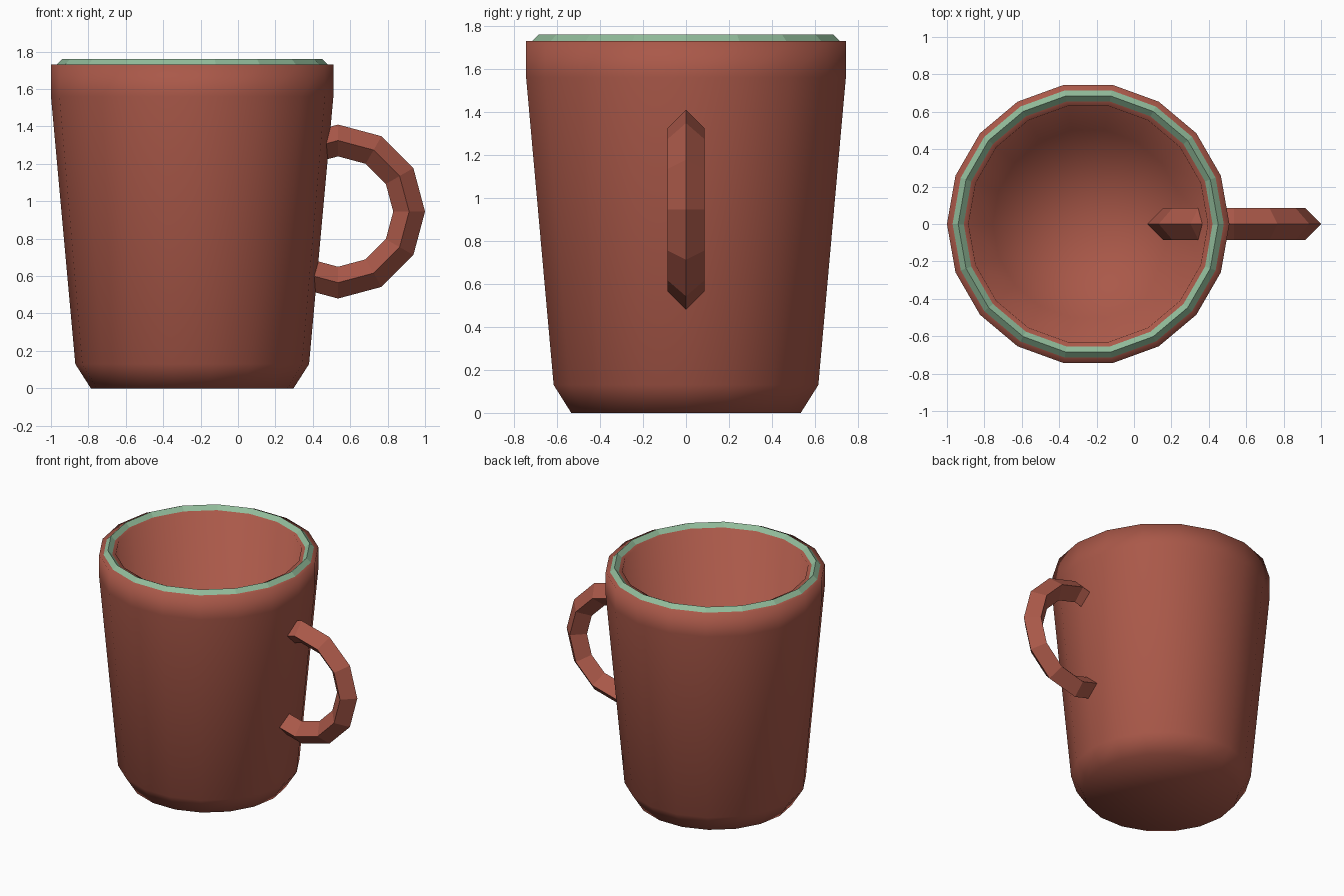
import bpy, bmesh
from math import cos, sin, tau

if "Cube" in bpy.data.objects:
    bpy.data.objects.remove(bpy.data.objects["Cube"])

CX = -0.245      # axis of the cup


def material(name, rgb):
    m = bpy.data.materials.new(name)
    m.diffuse_color = (*rgb, 1)
    m.use_nodes = True
    m.node_tree.nodes["Principled BSDF"].inputs["Base Color"].default_value = m.diffuse_color
    return m


def finish(name, bm, mat, smooth=False):
    bmesh.ops.remove_doubles(bm, verts=bm.verts, dist=1e-5)
    bmesh.ops.recalc_face_normals(bm, faces=bm.faces)
    for f in bm.faces:
        f.smooth = smooth
    me = bpy.data.meshes.new(name)
    bm.to_mesh(me)
    bm.free()
    me.materials.append(mat)
    ob = bpy.data.objects.new(name, me)
    bpy.context.collection.objects.link(ob)
    return ob


def lathe(profile, sides, closed=False):
    """Revolve (radius, z) points about z."""
    bm = bmesh.new()
    vs = [bm.verts.new((r, 0, z)) for r, z in profile]
    es = [bm.edges.new(p) for p in zip(vs, vs[1:])]
    if closed:
        es.append(bm.edges.new((vs[-1], vs[0])))
    bmesh.ops.spin(bm, geom=vs + es, cent=(0, 0, 0), axis=(0, 0, 1),
                   angle=tau, steps=sides)
    return bm


def diamond_ring(major, minor, sides):
    """Torus with a four-sided section."""
    pts = [(major + minor * cos(tau * k / 4), minor * sin(tau * k / 4)) for k in range(4)]
    return lathe(pts, sides, closed=True)


clay = material("terracotta", (0.40, 0.098, 0.066))
green = material("sage green", (0.29, 0.51, 0.33))

# Hollow cup, softly shaded
cup = finish("cup_body", lathe([
    (0, 0), (0.542, 0), (0.625, 0.13), (0.755, 1.56), (0.755, 1.73),
    (0.64, 1.73), (0.51, 0.14), (0, 0.14)], 18), clay, smooth=True)
cup.location.x = CX

# Green rim bead
rim = finish("rim_band", diamond_ring(0.695, 0.03, 18), green)
rim.location = (CX, 0, 1.73)

# Handle: full ring passing through the wall
handle = finish("handle", diamond_ring(0.38, 0.085, 12), clay)
handle.location = (0.535, 0, 0.945)
handle.rotation_euler.x = tau / 4
